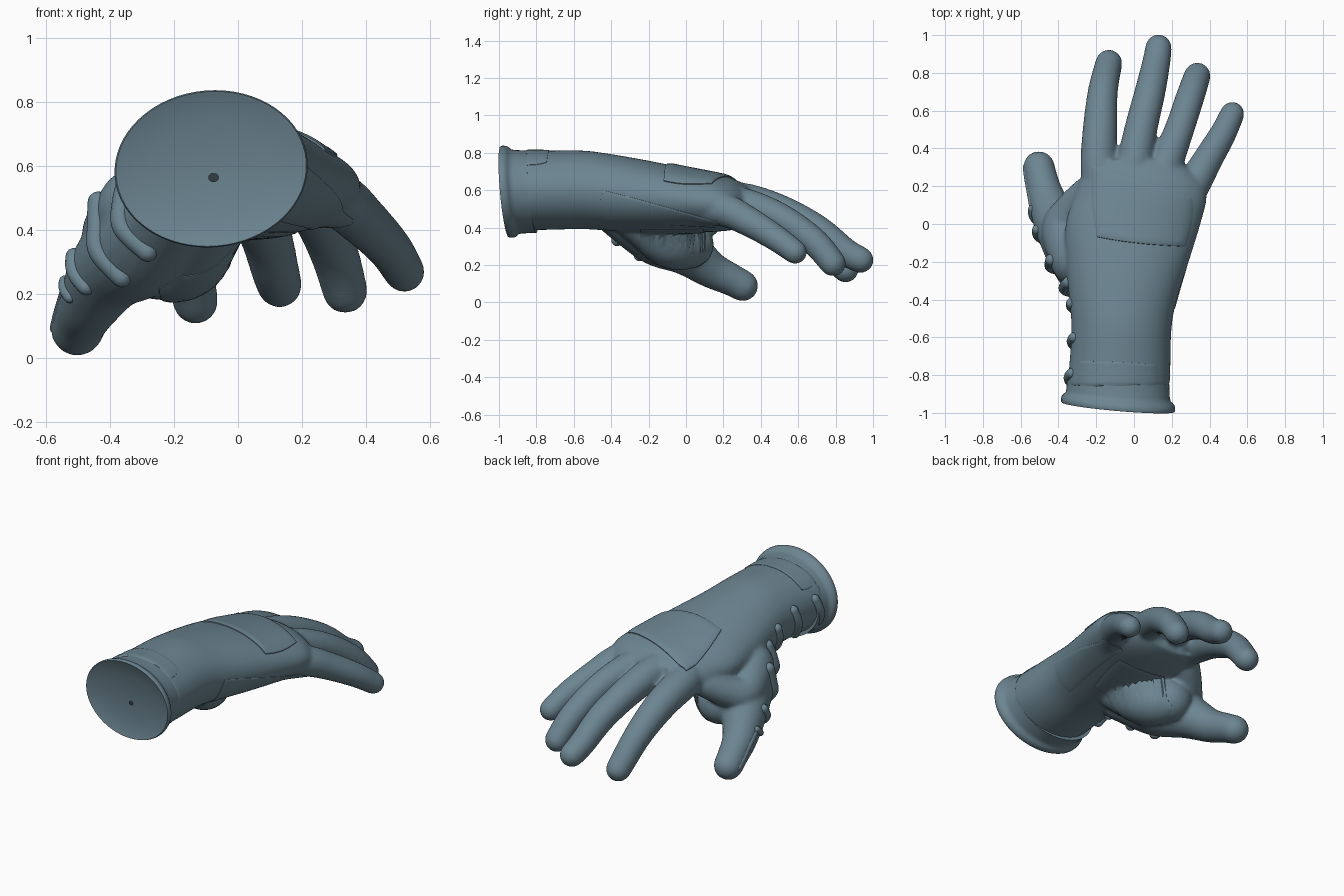
import bpy, bmesh, math
from mathutils import Vector
from mathutils.bvhtree import BVHTree

cube = bpy.data.objects.get("Cube")
if cube:
    bpy.data.objects.remove(cube)


def material(name, rgb):
    m = bpy.data.materials.new(name)
    m.use_nodes = True
    m.diffuse_color = (*rgb, 1)
    bsdf = next(n for n in m.node_tree.nodes if n.type == 'BSDF_PRINCIPLED')
    bsdf.inputs["Base Color"].default_value = (*rgb, 1)
    bsdf.inputs["Roughness"].default_value = 0.6
    return m


FABRIC = material("slate blue", (0.15, 0.235, 0.285))
DARK = material("dark slate", (0.03, 0.045, 0.055))


def finish(name, bm, mat=FABRIC, angle=40):
    bmesh.ops.recalc_face_normals(bm, faces=bm.faces)
    me = bpy.data.meshes.new(name)
    bm.to_mesh(me)
    bm.free()
    me.materials.append(mat)
    ob = bpy.data.objects.new(name, me)
    bpy.context.collection.objects.link(ob)
    bpy.ops.object.select_all(action='DESELECT')
    ob.select_set(True)
    bpy.context.view_layer.objects.active = ob
    bpy.ops.object.shade_smooth_by_angle(angle=math.radians(angle))
    return ob


def loft(bm, rings):
    """Skin a closed solid over rings of equal length."""
    rows = [[bm.verts.new(p) for p in ring] for ring in rings]
    n = len(rows[0])
    for a, b in zip(rows, rows[1:]):
        for i in range(n):
            j = (i + 1) % n
            bm.faces.new((a[i], a[j], b[j], b[i]))
    bm.faces.new(rows[0])
    bm.faces.new(rows[-1])


def spline(points, steps=6):
    """Catmull-Rom curve through tuples of any size."""
    pts = [points[0], *points, points[-1]]
    out = []
    for k in range(1, len(pts) - 2):
        for s in range(steps):
            t = s / steps
            out.append([0.5 * (2 * b + (c - a) * t + (2 * a - 5 * b + 4 * c - d) * t * t
                               + (3 * b - a - 3 * c + d) * t ** 3)
                        for a, b, c, d in zip(*pts[k - 1:k + 3])])
    out.append(list(points[-1]))
    return out


def tube(bm, points, ref=(0, 0, 1), n=20):
    """Round-ended tube through (x, y, z, radius) points."""
    path = spline(points)
    pos = [Vector(p[:3]) for p in path]
    stations = []
    last = len(path) - 1
    for i, p in enumerate(path):
        t = (pos[min(i + 1, last)] - pos[max(i - 1, 0)]).normalized()
        stations.append((pos[i], t, p[3]))
    domes = [math.radians(a) for a in (20, 40, 60, 75, 86)]
    c0, t0, r0 = stations[0]
    c1, t1, r1 = stations[-1]
    head = [(c0 - t0 * r0 * math.sin(a), t0, r0 * math.cos(a)) for a in reversed(domes)]
    tail = [(c1 + t1 * r1 * math.sin(a), t1, r1 * math.cos(a)) for a in domes]
    rings = []
    for c, t, r in head + stations + tail:
        u = t.cross(Vector(ref)).normalized()
        v = u.cross(t)
        rings.append([c + r * (math.cos(q) * u + math.sin(q) * v)
                      for q in (math.tau * i / n for i in range(n))])
    loft(bm, rings)


# Hand: forearm and palm sections as (y, centre x, centre z, half width, half height)
hand = bmesh.new()
sections = [(-0.86, -0.083, 0.600, 0.272, 0.215), (-0.75, -0.075, 0.600, 0.268, 0.212),
            (-0.55, -0.066, 0.602, 0.265, 0.210), (-0.40, -0.058, 0.588, 0.285, 0.205),
            (-0.20, -0.035, 0.566, 0.325, 0.192), (0.00, -0.005, 0.545, 0.357, 0.172),
            (0.15, 0.035, 0.533, 0.350, 0.155), (0.25, 0.030, 0.525, 0.310, 0.138),
            (0.34, -0.010, 0.510, 0.240, 0.105)]
rings = []
for y, cx, cz, rx, rz in spline(sections, 4):
    rings.append([(cx + rx * math.cos(q), y, cz + rz * math.sin(q))
                  for q in (math.tau * i / 48 for i in range(48))])
loft(hand, rings)

# Fingers and thumb
index = [(-.16, .1, .53, .10), (-.185, .3, .515, .098), (-.18, .5, .46, .092),
         (-.165, .7, .345, .08), (-.133, .852, .178, .072)]
middle = [(-.02, .1, .55, .10), (.0, .3, .545, .096), (.036, .5, .49, .088),
          (.085, .7, .388, .082), (.117, .85, .272, .075), (.13, .933, .228, .071)]
ring = [(.11, .1, .54, .09), (.165, .3, .525, .09), (.24, .5, .455, .079),
        (.3, .68, .33, .076), (.335, .785, .21, .071)]
little = [(.19, 0, .52, .10), (.31, .2, .495, .09), (.39, .34, .43, .08),
          (.472, .48, .345, .071), (.52, .583, .27, .065)]
thumb = [(-.2, -.35, .48, .14), (-.3, -.15, .36, .165), (-.40, 0, .275, .132),
         (-.46, .13, .178, .1), (-.49, .24, .123, .087), (-.503, .302, .09, .084)]
# Fleshy mound at the thumb root, and the webs of thumb and fingers
mound = [(-.10, -.27, .45, .12), (-.17, -.09, .335, .145), (-.25, .02, .31, .13)]
thumb_web = [(-.31, -.2, .47, .13), (-.375, -.03, .385, .115), (-.33, .08, .42, .09),
             (-.25, .17, .48, .08)]
index_web = [(-.085, .22, .52, .08), (-.085, .345, .495, .055)]
middle_web = [(.085, .22, .53, .08), (.095, .335, .505, .052)]
for part in (index, middle, ring, little, thumb, mound, thumb_web, index_web, middle_web):
    tube(hand, part)
glove = finish("glove_hand", hand)
fuse = glove.modifiers.new("fuse", 'REMESH')
fuse.mode = 'VOXEL'
fuse.voxel_size = 0.01
fuse.use_smooth_shade = True
soften = glove.modifiers.new("soften", 'SMOOTH')
soften.factor = 0.5
soften.iterations = 16

bpy.context.view_layer.update()
surface = BVHTree.FromObject(glove, bpy.context.evaluated_depsgraph_get())


def hit(start, direction):
    point, normal, _, _ = surface.ray_cast(Vector(start), Vector(direction))
    return point, normal


# Raised panels laid on the glove; corners run around the panel
def panel(name, corners, start, direction, height, n=26):
    bm = bmesh.new()
    c = [Vector(p) for p in corners]
    grid = {}
    for i in range(n + 1):
        for j in range(n + 1):
            # crowd rows to the border so the panel has a crisp rounded rim
            a = math.sin((i / n - 0.5) * math.pi)
            b = math.sin((j / n - 0.5) * math.pi)
            u = 0.5 + 0.5 * a * math.sqrt(1 - 0.12 * b * b)
            v = 0.5 + 0.5 * b * math.sqrt(1 - 0.12 * a * a)
            p = (c[0] * (1 - u) + c[1] * u) * (1 - v) + (c[3] * (1 - u) + c[2] * u) * v
            q, normal = hit(start(p), direction)
            if q is not None:
                edge = min(i, j, n - i, n - j)
                lift = -0.006 if edge == 0 else height * min(1, 0.3 + edge * 0.15)
                grid[i, j] = bm.verts.new(q + normal * lift)
    for i in range(n):
        for j in range(n):
            keys = [(i, j), (i + 1, j), (i + 1, j + 1), (i, j + 1)]
            if all(k in grid for k in keys):
                bm.faces.new([grid[k] for k in keys])
    ob = finish(name, bm)
    # keep the outer side facing the open air
    if sum(f.normal.dot(Vector(direction)) for f in ob.data.polygons) > 0:
        ob.data.flip_normals()


above = lambda p: (p.x, p.y, 2)
below = lambda p: (p.x, p.y, -1)
panel("knuckle_panel", [(-.21, -.08), (.285, -.13), (.325, .14), (-.24, .33)],
      above, (0, 0, -1), 0.012)
panel("wrist_tab", [(-.30, -.89), (.13, -.91), (.13, -.74), (-.30, -.72)],
      above, (0, 0, -1), 0.005)
panel("palm_panel", [(-.26, -.22), (.10, -.26), (.20, .10), (-.22, .11)],
      below, (0, 0, 1), 0.006)
panel("side_panel", [(-.46, .43), (.18, .40), (.18, .43), (-.46, .61)],
      lambda p: (2, p.x, p.y), (-1, 0, 0), 0.005)

# Ribs around the thumb side of the wrist: (y, low z, high z, radius)
ribs = [(-.85, .50, .66, .028), (-.66, .48, .66, .028), (-.48, .42, .62, .028),
        (-.37, .33, .56, .032), (-.25, .25, .49, .032), (-.09, .22, .32, .026),
        (.02, .19, .24, .02)]
bm = bmesh.new()
for y, low, high, r in ribs:
    pts = []
    for k in range(4):
        q, normal = hit((-2, y + 0.02 * k, low + (high - low) * k / 3), (1, 0, 0))
        if q is not None:
            pts.append((*(q - normal * 0.004), r))
    if len(pts) > 1:
        tube(bm, pts, ref=(1, 0, 0), n=12)
finish("thumb_side_ribs", bm)

# Ridge along the outside of the thumb
bm = bmesh.new()
pts = []
for k in range(5):
    q, normal = hit((-2, 0.08 + 0.055 * k, 0.23 - 0.034 * k), (1, 0, 0))
    if q is not None:
        pts.append((*(q - normal * 0.016), 0.022))
tube(bm, pts, n=12)
finish("thumb_ridge", bm)


# Cuff: flared slanted lip with a shallow dished end
def cuff_ring(scale, depth, n=64):
    out = []
    for i in range(n):
        q = math.tau * i / n
        dx = scale * (0.302 * math.cos(q) + 0.012 * math.sin(q))
        dz = scale * 0.246 * math.sin(q)
        out.append((-0.084 + dx, -0.97 + depth - 0.083 * dx - 0.085 * dz, 0.592 + dz))
    return out


bm = bmesh.new()
profile = [(0.05, 0.035), (0.3, 0.032), (0.6, 0.024), (0.85, 0.012), (0.96, 0.002),
           (0.985, 0), (1, 0.008), (1, 0.022), (0.985, 0.036), (0.955, 0.046),
           (0.92, 0.055), (0.905, 0.075), (0.895, 0.15)]
loft(bm, [cuff_ring(s, d) for s, d in profile])
finish("cuff", bm, angle=50)

# Small vent in the middle of the cuff end
bm = bmesh.new()
bmesh.ops.create_circle(bm, cap_ends=True, segments=20, radius=0.017)
for v in bm.verts:
    v.co = Vector((-0.076 + v.co.x, -0.939, 0.565 + v.co.y * 0.85))
finish("cuff_vent", bm, DARK)
